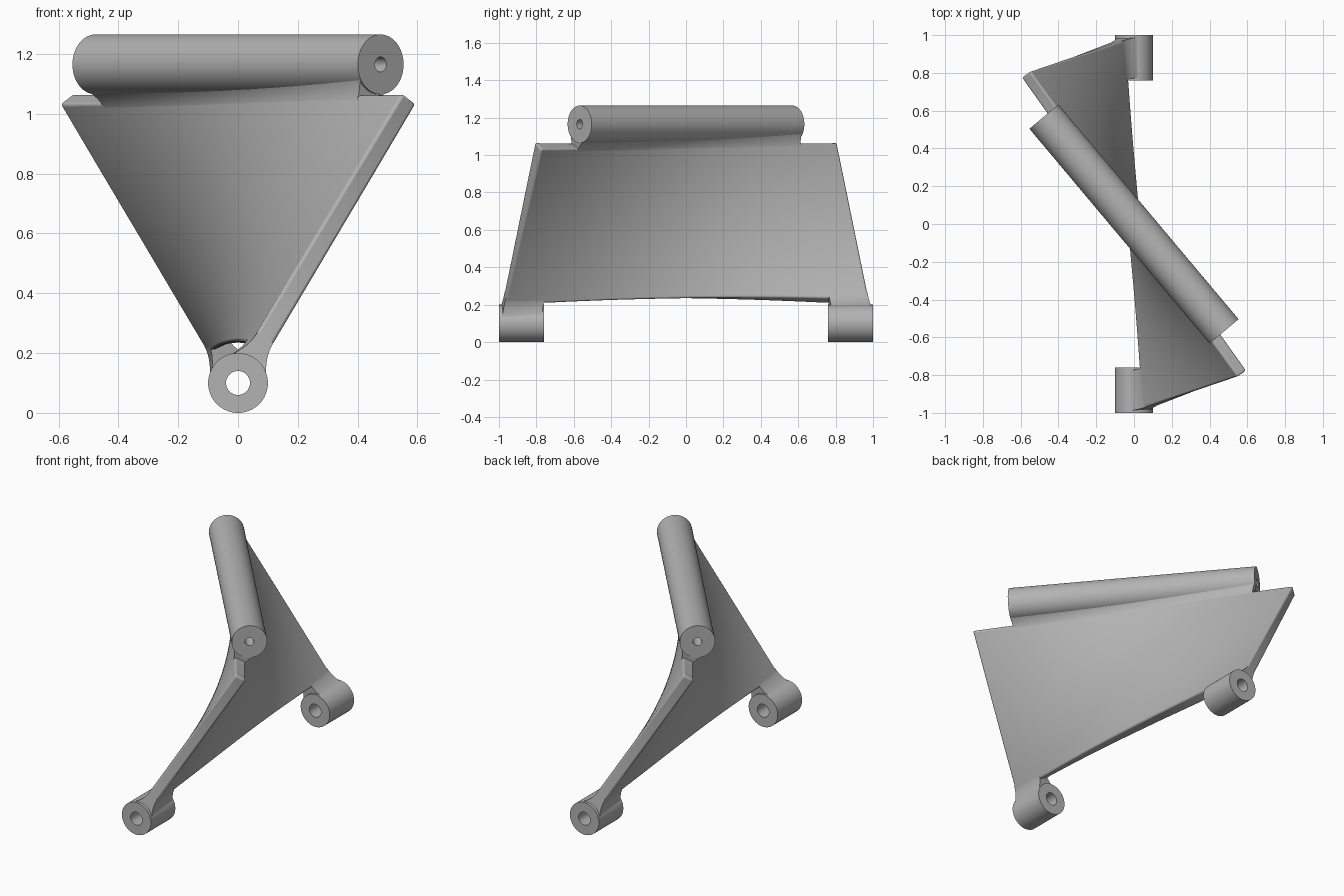
import bpy
import bmesh
import math
from mathutils import Vector

cube = bpy.data.objects.get("Cube")
if cube:
    bpy.data.objects.remove(cube, do_unlink=True)

# One plain grey for the whole part
grey = bpy.data.materials.new("plain grey")
grey.use_nodes = True
COLOUR = (0.45, 0.45, 0.45, 1)
grey.diffuse_color = COLOUR
grey.node_tree.nodes["Principled BSDF"].inputs["Base Color"].default_value = COLOUR

LOW_Z, TOP_Z = 0.10, 1.165          # heights of the two hinge axes
TURN = math.radians(40)             # top axis turned against the lower one
LOW_DIR = Vector((0, -1, 0))
TOP_DIR = Vector((math.sin(TURN), -math.cos(TURN), 0))
THICK = 0.033                       # half thickness of the web


def finish(name, bm, bevel=0):
    bmesh.ops.recalc_face_normals(bm, faces=bm.faces)
    mesh = bpy.data.meshes.new(name)
    bm.to_mesh(mesh)
    bm.free()
    mesh.materials.append(grey)
    obj = bpy.data.objects.new(name, mesh)
    bpy.context.collection.objects.link(obj)
    if bevel:
        mod = obj.modifiers.new("soft edges", "BEVEL")
        mod.width, mod.segments = bevel, 3
        mod.limit_method = "ANGLE"
        mod.angle_limit = math.radians(50)
    bpy.ops.object.select_all(action="DESELECT")
    obj.select_set(True)
    bpy.context.view_layer.objects.active = obj
    bpy.ops.object.shade_smooth_by_angle(angle=math.radians(35))
    return obj


def tube(name, start, end, outer, bore, sides=64):
    """Hollow cylinder between two points."""
    axis = (end - start).normalized()
    side = axis.cross(Vector((0, 0, 1)))
    up = side.cross(axis)
    bm = bmesh.new()
    rings = []
    for centre, r in ((start, outer), (end, outer), (end, bore), (start, bore)):
        ring = []
        for i in range(sides):
            a = math.tau * i / sides
            ring.append(bm.verts.new(centre + (side * math.cos(a) + up * math.sin(a)) * r))
        rings.append(ring)
    for k in range(4):
        a, b = rings[k], rings[(k + 1) % 4]
        for i in range(sides):
            j = (i + 1) % sides
            bm.faces.new((a[i], a[j], b[j], b[i]))
    return finish(name, bm)


def ruled(s, z):
    """Point and normal on the twisted surface joining both axes."""
    f = (z - LOW_Z) / (TOP_Z - LOW_Z)
    along = LOW_DIR.lerp(TOP_DIR, f)
    rise = (TOP_DIR - LOW_DIR) * s + Vector((0, 0, TOP_Z - LOW_Z))
    return along * s + Vector((0, 0, z)), along.cross(rise).normalized()


def slab(name, s0, s1, bottom, top, half, cols, rows, bevel=0):
    """Solid piece of the twisted surface with a given half thickness."""
    bm = bmesh.new()
    grid = []
    for i in range(cols + 1):
        s = s0 + (s1 - s0) * i / cols
        col = []
        for j in range(rows + 1):
            t = j / rows
            p, n = ruled(s, bottom(s) + (top - bottom(s)) * t)
            col.append((bm.verts.new(p + n * half(t)), bm.verts.new(p - n * half(t))))
        grid.append(col)
    for i in range(cols):
        for j in range(rows):
            for k in (0, 1):
                bm.faces.new((grid[i][j][k], grid[i + 1][j][k],
                              grid[i + 1][j + 1][k], grid[i][j + 1][k]))
        for j in (0, rows):
            a, b = grid[i][j], grid[i + 1][j]
            bm.faces.new((a[0], b[0], b[1], a[1]))
    for col in (grid[0], grid[-1]):
        for j in range(rows):
            a, b = col[j], col[j + 1]
            bm.faces.new((a[0], b[0], b[1], a[1]))
    return finish(name, bm, bevel)


# Twisted web with a gently arched lower edge
slab("twisted_web", -1, 1,
     lambda s: 0.222 + 0.013 * max(0, 1 - (s / 0.76) ** 2),
     1.05, lambda t: THICK, 60, 40, 0.01)

# Upper hinge barrel and the flared neck below it
top_centre = Vector((0, 0, TOP_Z))
tube("top_barrel", top_centre - TOP_DIR * 0.742, top_centre + TOP_DIR * 0.742, 0.1, 0.025)
slab("top_neck", -0.75, 0.75, lambda s: 1.02, 1.105,
     lambda t: 0.032 + 0.036 * t ** 2, 48, 10)

# Lower hinge barrels with their necks
low_centre = Vector((0, 0, LOW_Z))
for name, sign in (("front", 1), ("back", -1)):
    tube(name + "_barrel", low_centre + LOW_DIR * 0.76 * sign,
         low_centre + LOW_DIR * sign, 0.1, 0.04)
    slab(name + "_neck", 0.785 * sign, sign, lambda s: 0.16, 0.25,
         lambda t: 0.032 + 0.036 * (1 - t) ** 2, 10, 10)
